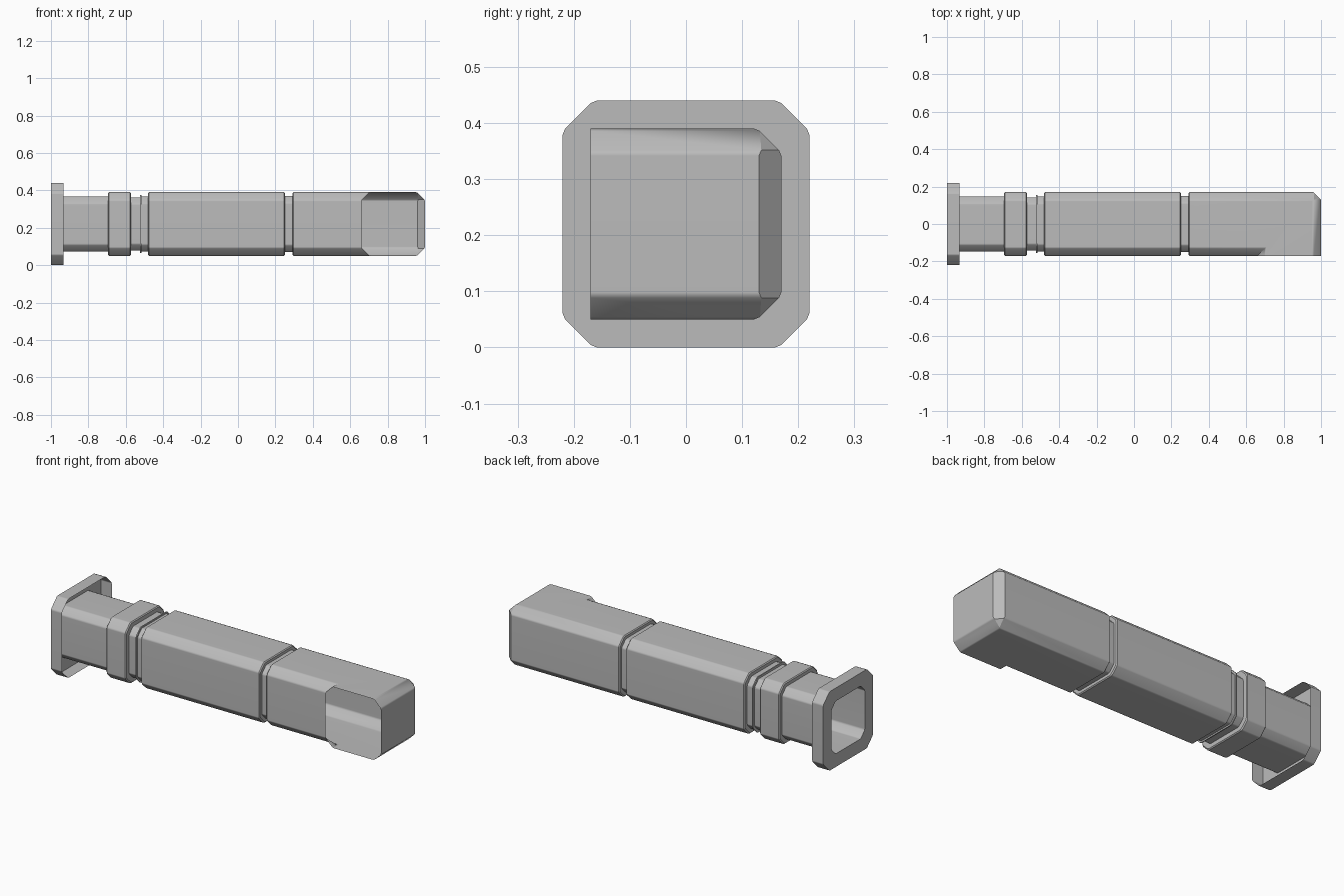
import bpy
import bmesh
import math
from mathutils import Vector

cube = bpy.data.objects.get("Cube")
if cube:
    bpy.data.objects.remove(cube, do_unlink=True)

MID_Z = 0.22      # height of the duct axis
R = 0.17          # half width of the main duct
NECK = 0.147      # half width of the neck and grooves
BEND_X = 1 - R    # axis of the outlet that turns to the front

grey = bpy.data.materials.new("plain_grey")
grey.use_nodes = True
grey.diffuse_color = (0.5, 0.5, 0.5, 1)
bsdf = grey.node_tree.nodes["Principled BSDF"]
bsdf.inputs["Base Color"].default_value = (0.5, 0.5, 0.5, 1)
bsdf.inputs["Roughness"].default_value = 0.6


def profile(r, soft=0.006):
    """Square with chamfered corners, each chamfer edge slightly eased."""
    flat = r * 0.75
    corners = []
    for k in range(4):
        a = math.pi / 2 * k
        for u, v in ((r, flat), (flat, r)):
            corners.append(Vector((u * math.cos(a) - v * math.sin(a),
                                   u * math.sin(a) + v * math.cos(a))))
    points = []
    for i, p in enumerate(corners):
        for q in (corners[i - 1], corners[(i + 1) % 8]):
            points.append(p + (q - p).normalized() * soft)
    return points


def straight_ring(x, r):
    return [(x, p.x, MID_Z + p.y) for p in profile(r)]


def skin(name, rings):
    """Join successive rings into one open shell."""
    bm = bmesh.new()
    loops = [[bm.verts.new(co) for co in ring] for ring in rings]
    for a, b in zip(loops, loops[1:]):
        n = len(a)
        for i in range(n):
            j = (i + 1) % n
            bm.faces.new((a[i], a[j], b[j], b[i]))
    bmesh.ops.remove_doubles(bm, verts=bm.verts, dist=0.0002)
    bmesh.ops.recalc_face_normals(bm, faces=bm.faces)
    mesh = bpy.data.meshes.new(name)
    bm.to_mesh(mesh)
    bm.free()
    mesh.materials.append(grey)
    obj = bpy.data.objects.new(name, mesh)
    bpy.context.collection.objects.link(obj)
    bpy.ops.object.select_all(action="DESELECT")
    obj.select_set(True)
    bpy.context.view_layer.objects.active = obj
    bpy.ops.object.shade_smooth_by_angle(angle=math.radians(32))
    weighted = obj.modifiers.new("even_shading", "WEIGHTED_NORMAL")
    weighted.keep_sharp = True
    return obj


def section(x0, x1, r, ease=0.005):
    """Raised section with small eased ends."""
    return [straight_ring(x0, r - ease), straight_ring(x0 + ease, r),
            straight_ring(x1 - ease, r), straight_ring(x1, r - ease)]


def sleeve(x0, x1, r):
    return [straight_ring(x0, r), straight_ring(x1, r)]


# End flange: front plate with a hole, and a skirt open at the back
skin("end_flange", [straight_ring(-1, NECK), straight_ring(-1, 0.22),
                    straight_ring(-0.932, 0.22)])

# Neck, collar, ribbed groove and the long middle section
rings = sleeve(-1, -0.695, NECK)
rings += section(-0.695, -0.572, R)
rings += sleeve(-0.572, -0.523, 0.143)
rings += sleeve(-0.523, -0.517, 0.155)
rings += sleeve(-0.517, -0.48, NECK)
rings += section(-0.48, 0.252, R)
rings += sleeve(0.252, 0.292, 0.15)
skin("duct_body", rings)

# Elbow: the duct turns to an outlet at the front, its outer corner chamfered
start, ease_ring, bend_in, bend_out, outlet = [], [], [], [], []
for p in profile(R):
    u, z = p.x, MID_Z + p.y
    cut = max(0, 2 * u - 0.30)
    bend_in.append((BEND_X + u - cut, u, z))
    bend_out.append((BEND_X + u, u - cut, z))
    outlet.append((BEND_X + u, -R, z))
skin("outlet_elbow", [straight_ring(0.292, 0.15), straight_ring(0.292, R - 0.005),
                      straight_ring(0.297, R), bend_in, bend_out, outlet])
